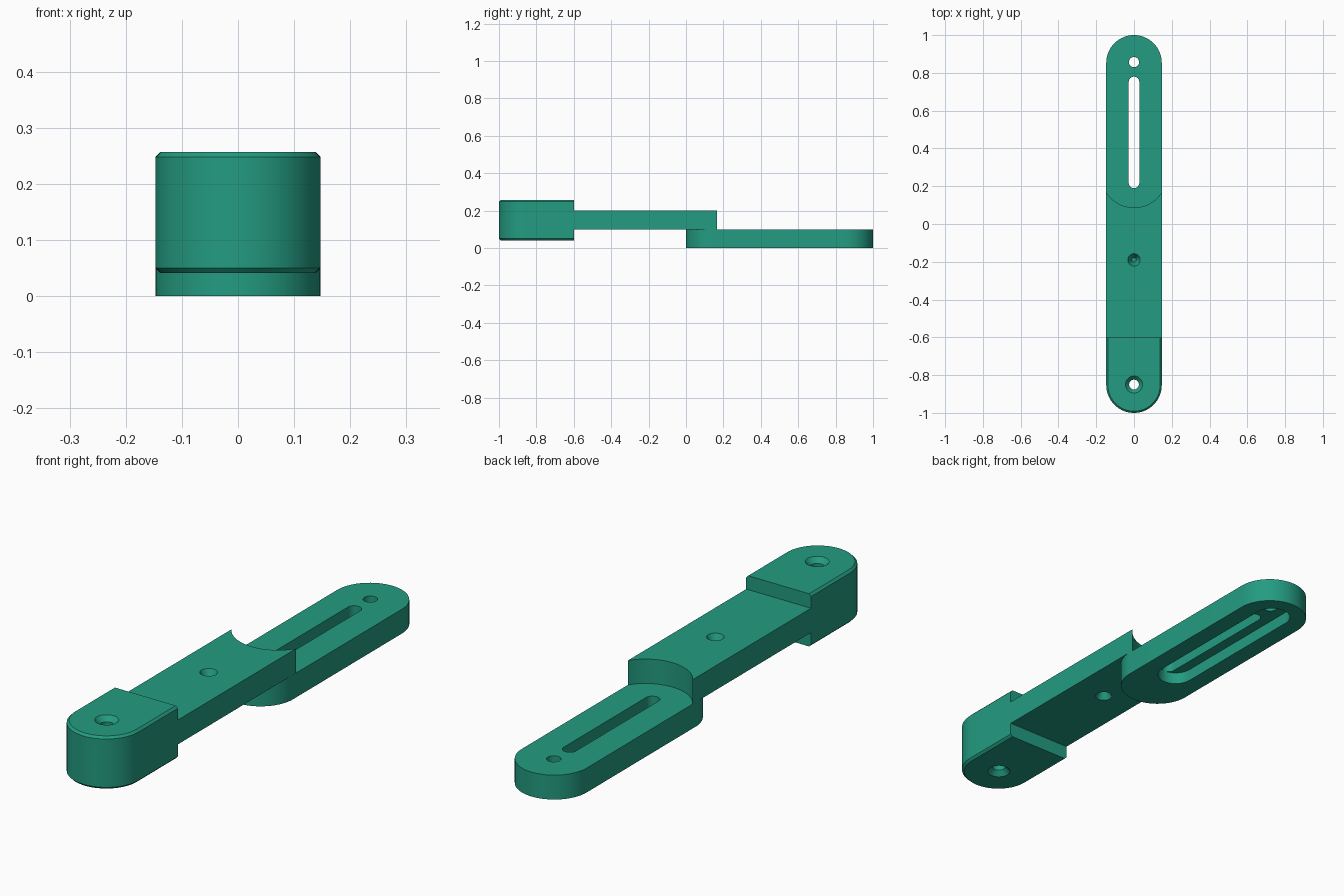
import bpy, bmesh, math

if "Cube" in bpy.data.objects:
    bpy.data.objects.remove(bpy.data.objects["Cube"])

R = 0.147  # half width shared by all parts

green = bpy.data.materials.new("teal_green")
green.diffuse_color = (0.017, 0.33, 0.22, 1)
green.use_nodes = True
green.node_tree.nodes["Principled BSDF"].inputs["Base Color"].default_value = green.diffuse_color


def arc(cy, r, a0, a1, n):
    return [(r * math.cos(math.radians(a0 + (a1 - a0) * i / n)),
             cy + r * math.sin(math.radians(a0 + (a1 - a0) * i / n))) for i in range(n + 1)]


def stadium(y0, y1, r, n=32):
    """Slot outline whose end arcs are centred on y0 and y1."""
    return arc(y1, r, 0, 180, n) + arc(y0, r, 180, 360, n)


def circle(cy, r, n=32):
    return arc(cy, r, 0, 360, n)[:-1]


def loft(name, layers):
    """Closed solid through (outline, z) layers, listed bottom to top."""
    bm = bmesh.new()
    rings = [[bm.verts.new((x, y, z)) for x, y in pts] for pts, z in layers]
    bm.faces.new(rings[0][::-1])
    bm.faces.new(rings[-1])
    n = len(rings[0])
    for a, b in zip(rings, rings[1:]):
        for i in range(n):
            j = (i + 1) % n
            bm.faces.new((a[i], a[j], b[j], b[i]))
    bmesh.ops.recalc_face_normals(bm, faces=bm.faces)
    me = bpy.data.meshes.new(name)
    bm.to_mesh(me)
    bm.free()
    me.materials.append(green)
    ob = bpy.data.objects.new(name, me)
    bpy.context.collection.objects.link(ob)
    return ob


def finish(ob, cutters):
    """Subtract the cutters, then smooth the curved walls."""
    for c in cutters:
        m = ob.modifiers.new("cut", 'BOOLEAN')
        m.operation, m.solver, m.object = 'DIFFERENCE', 'EXACT', c
    bpy.context.view_layer.update()
    dg = bpy.context.evaluated_depsgraph_get()
    me = bpy.data.meshes.new_from_object(ob.evaluated_get(dg))
    ob.modifiers.clear()
    ob.data = me
    for c in cutters:
        bpy.data.objects.remove(c)
    bpy.ops.object.select_all(action='DESELECT')
    ob.select_set(True)
    bpy.context.view_layer.objects.active = ob
    bpy.ops.object.shade_smooth_by_angle(angle=math.radians(30))


# Slotted bar: through slot, end hole and a wider recess underneath
bar = loft("slotted_bar", [(stadium(R, 1 - R, R), 0), (stadium(R, 1 - R, R), 0.1)])
finish(bar, [
    loft("recess_cutter", [(stadium(0.262, 0.868, 0.072), -0.05), (stadium(0.262, 0.868, 0.072), 0.05)]),
    loft("slot_cutter", [(stadium(0.218, 0.752, 0.028), 0.02), (stadium(0.218, 0.752, 0.028), 0.2)]),
    loft("hole_cutter", [(circle(0.857, 0.027), 0.02), (circle(0.857, 0.027), 0.2)]),
])

# Middle arm: hollow curved end and conical dimples above and below
mid = [(-R, -0.6), (R, -0.6)] + arc(0.262, 0.175, -32.9, -147.1, 32)
arm = loft("middle_arm", [(mid, 0.1), (mid, 0.2)])
finish(arm, [
    loft("top_dimple", [(circle(-0.19, 0.012), 0.158), (circle(-0.19, 0.033), 0.2), (circle(-0.19, 0.033), 0.25)]),
    loft("bottom_dimple", [(circle(-0.19, 0.033), 0.05), (circle(-0.19, 0.033), 0.1), (circle(-0.19, 0.012), 0.142)]),
])


# End block: rounded front, chamfered rims, countersunk hole
def block_outline(inset):
    r = R - inset
    return arc(-1 + R, r, 180, 360, 40) + [(r, -0.6), (-r, -0.6)]


ZB, ZT, CH = 0.041, 0.257, 0.009
block = loft("end_block", [(block_outline(CH), ZB), (block_outline(0), ZB + CH),
                           (block_outline(0), ZT - CH), (block_outline(CH), ZT)])
HOLE = -0.85
finish(block, [loft("countersink_cutter", [
    (circle(HOLE, 0.045), ZB - 0.05), (circle(HOLE, 0.045), ZB), (circle(HOLE, 0.026), ZB + 0.02),
    (circle(HOLE, 0.026), ZT - 0.02), (circle(HOLE, 0.045), ZT), (circle(HOLE, 0.045), ZT + 0.05)])])
